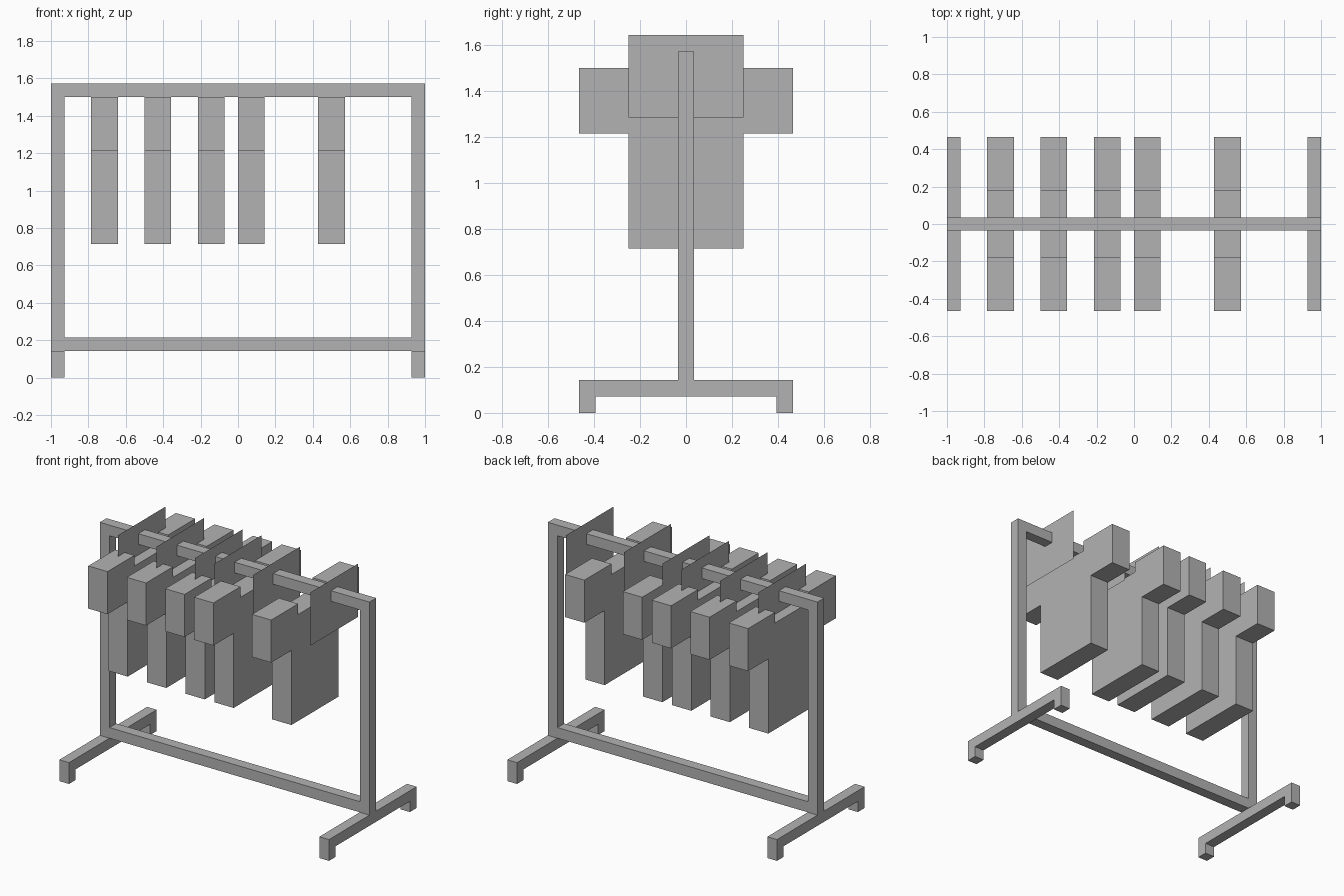
import bpy, bmesh

if "Cube" in bpy.data.objects:
    bpy.data.objects.remove(bpy.data.objects["Cube"])

U = 1 / 14  # the model sits on a grid of 28 units across

grey = bpy.data.materials.new("plain_grey")
grey.diffuse_color = (0.45, 0.45, 0.45, 1)
grey.use_nodes = True
grey.node_tree.nodes["Principled BSDF"].inputs["Base Color"].default_value = grey.diffuse_color


def finish(name, bm):
    me = bpy.data.meshes.new(name)
    bm.to_mesh(me)
    bm.free()
    me.materials.append(grey)
    ob = bpy.data.objects.new(name, me)
    bpy.context.collection.objects.link(ob)
    return ob


def slab(name, outline, x0, x1):
    """Extrude a (y, z) outline in grid units from x0 to x1; equal values give a flat sheet."""
    bm = bmesh.new()
    face = bm.faces.new([bm.verts.new((x0 * U, y * U, z * U)) for y, z in outline])
    if x1 != x0:
        res = bmesh.ops.extrude_face_region(bm, geom=[face])
        verts = [g for g in res["geom"] if isinstance(g, bmesh.types.BMVert)]
        bmesh.ops.translate(bm, verts=verts, vec=((x1 - x0) * U, 0, 0))
        bmesh.ops.recalc_face_normals(bm, faces=bm.faces)
    return finish(name, bm)


def rect(y0, y1, z0, z1):
    return [(y0, z0), (y1, z0), (y1, z1), (y0, z1)]


def mirrored(half):
    """Complete a right-hand (+y) outline with its left-hand copy."""
    return half + [(-y, z) for y, z in reversed(half)]


# Frame: feet, posts and two rails
foot = mirrored([(5.5, 1), (5.5, 0), (6.5, 0), (6.5, 2)])
for side, x in (("left", -14), ("right", 13)):
    slab(side + "_foot", foot, x, x + 1)
    slab(side + "_post", rect(-.5, .5, 2, 22), x, x + 1)
slab("hanging_rail", rect(-.5, .5, 21, 22), -13, 13)
slab("lower_rail", rect(-.5, .5, 2, 3), -13, 13)

# Shirts with sleeves and a neck notch
shirt = mirrored([(3.5, 10), (3.5, 17), (6.5, 17), (6.5, 21), (2.5, 21), (2.5, 20)])
for i, x in enumerate((-10, -6, -2, 1, 7)):
    slab(f"shirt_{i + 1}", shirt, x - 1, x + 1)

# Flat hanger sheets
for i, x in enumerate((-10, -6, -2, 0, 4, 10)):
    slab(f"hanger_{i + 1}", rect(-3.5, 3.5, 18, 23), x, x)
